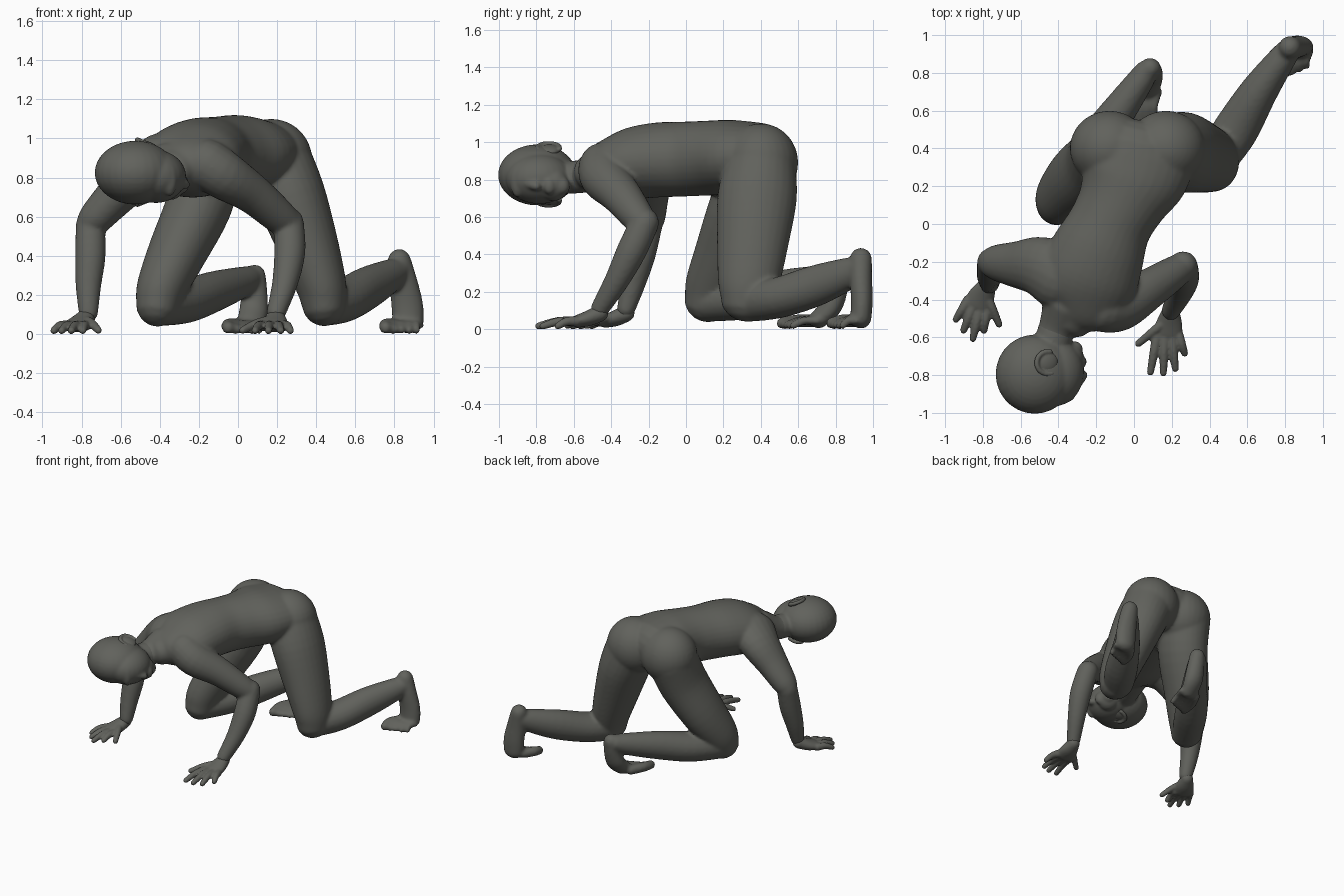
import bpy, bmesh, math
from mathutils import Vector, Matrix

skin = bpy.data.materials.new("dark grey")
skin.diffuse_color = (0.12, 0.122, 0.108, 1)
X, Y, Z = Vector((1, 0, 0)), Vector((0, 1, 0)), Vector((0, 0, 1))


def loft(bm, stations, hint, sides=20, steps=4):
    """Smooth tube with domed ends; station = x, y, z, half width[, half depth]."""
    st = [tuple(s) if len(s) == 5 else tuple(s) + (s[3],) for s in stations]
    pts = []
    for i in range(len(st) - 1):
        p0, p1, p2, p3 = st[max(i - 1, 0)], st[i], st[i + 1], st[min(i + 2, len(st) - 1)]
        for k in range(steps):
            u = k / steps
            pts.append([0.5 * (2 * b + (c - a) * u + (2 * a - 5 * b + 4 * c - d) * u * u
                               + (3 * b - a - 3 * c + d) * u ** 3)
                        for a, b, c, d in zip(p0, p1, p2, p3)])
    pts.append(list(st[-1]))
    n = len(pts)
    frames = []
    for i, p in enumerate(pts):
        t = (Vector(pts[min(i + 1, n - 1)][:3]) - Vector(pts[max(i - 1, 0)][:3])).normalized()
        frames.append((Vector(p[:3]), t, p[3], p[4]))

    def dome(f, sign):
        c, t, a, b = f
        r = min(a, b)
        return [(c + t * sign * r * math.sin(math.radians(g)), t,
                 a * math.cos(math.radians(g)), b * math.cos(math.radians(g)))
                for g in (25, 50, 70, 84)]
    frames = dome(frames[0], -1)[::-1] + frames + dome(frames[-1], 1)
    rings = []
    for c, t, a, b in frames:
        s = t.cross(hint).normalized()
        w = s.cross(t)
        rings.append([bm.verts.new(c + s * a * math.cos(q) + w * b * math.sin(q))
                      for q in (2 * math.pi * j / sides for j in range(sides))])
    faces = [bm.faces.new(rings[0][::-1]), bm.faces.new(rings[-1])]
    for r0, r1 in zip(rings, rings[1:]):
        for j in range(sides):
            k = (j + 1) % sides
            faces.append(bm.faces.new((r0[j], r0[k], r1[k], r1[j])))
    bmesh.ops.recalc_face_normals(bm, faces=faces)


def ball(bm, centre, radii, rot=(0, 0, 0)):
    m = Matrix.Translation(centre)
    for ang, ax in zip(rot, "XYZ"):
        m = m @ Matrix.Rotation(math.radians(ang), 4, ax)
    bmesh.ops.create_uvsphere(bm, u_segments=28, v_segments=18, radius=1,
                              matrix=m @ Matrix.Diagonal((*radii, 1)))


def finish(bm, name, voxel, smooth):
    me = bpy.data.meshes.new(name)
    bm.to_mesh(me)
    bm.free()
    me.materials.append(skin)
    for p in me.polygons:
        p.use_smooth = True
    ob = bpy.data.objects.new(name, me)
    bpy.context.collection.objects.link(ob)
    # fuse the overlapping volumes into one skin
    r = ob.modifiers.new("fuse", 'REMESH')
    r.mode = 'VOXEL'
    r.voxel_size = voxel
    r.use_smooth_shade = True
    s = ob.modifiers.new("soften", 'SMOOTH')
    s.factor = 0.5
    s.iterations = smooth


body = bmesh.new()
# torso, from pelvis to collar
loft(body, [(0.02, 0.37, 0.93, 0.31, 0.18), (-0.01, 0.25, 0.92, 0.29, 0.20),
            (-0.065, 0.12, 0.915, 0.235, 0.20), (-0.125, 0.0, 0.91, 0.22, 0.20),
            (-0.19, -0.15, 0.905, 0.25, 0.20), (-0.245, -0.29, 0.885, 0.265, 0.19),
            (-0.29, -0.41, 0.86, 0.23, 0.15), (-0.34, -0.48, 0.84, 0.14, 0.11)], Z, 32)
# buttocks
ball(body, (-0.13, 0.40, 0.89), (0.21, 0.20, 0.21))
ball(body, (0.17, 0.40, 0.89), (0.21, 0.20, 0.21))
# neck
neck = [(-0.35, -0.43, 0.86, 0.14, 0.12), (-0.41, -0.56, 0.815, 0.098, 0.088),
        (-0.45, -0.68, 0.81, 0.095, 0.088)]
loft(body, neck, Z)
# thighs
loft(body, [(0.19, 0.40, 0.88, 0.19, 0.19), (0.27, 0.38, 0.70, 0.18, 0.212),
            (0.36, 0.355, 0.45, 0.155, 0.19), (0.425, 0.335, 0.25, 0.13, 0.165),
            (0.44, 0.325, 0.155, 0.115, 0.14)], Y, 28)
loft(body, [(-0.155, 0.40, 0.87, 0.18, 0.19), (-0.20, 0.32, 0.66, 0.17, 0.195),
            (-0.31, 0.23, 0.42, 0.15, 0.18), (-0.39, 0.145, 0.24, 0.128, 0.15),
            (-0.41, 0.115, 0.15, 0.112, 0.125)], Y, 28)
# shins
loft(body, [(0.44, 0.35, 0.15, 0.11), (0.54, 0.50, 0.17, 0.12, 0.11),
            (0.66, 0.70, 0.235, 0.10, 0.11), (0.78, 0.87, 0.30, 0.075, 0.085),
            (0.82, 0.92, 0.33, 0.065)], Z)
loft(body, [(-0.40, 0.13, 0.14, 0.11, 0.10), (-0.27, 0.33, 0.165, 0.12, 0.11),
            (-0.13, 0.53, 0.215, 0.10, 0.105), (0.02, 0.74, 0.265, 0.075, 0.08),
            (0.06, 0.80, 0.285, 0.065)], Z)
# feet, heel to ball
loft(body, [(0.825, 0.935, 0.375, 0.06, 0.06), (0.845, 0.935, 0.27, 0.072, 0.06),
            (0.865, 0.94, 0.15, 0.082, 0.058), (0.87, 0.935, 0.06, 0.08, 0.057)], Y)
loft(body, [(0.085, 0.825, 0.30, 0.057, 0.055), (0.085, 0.805, 0.21, 0.066, 0.06),
            (0.08, 0.775, 0.12, 0.074, 0.058), (0.065, 0.71, 0.055, 0.072, 0.05)], Y)
# toes
for (bx, by), (tx, ty) in (((0.865, 0.91), (0.835, 0.765)), ((0.065, 0.70), (0.03, 0.50))):
    for i in range(5):
        o = (i - 2) * 0.032
        r = 0.036 if i == 0 else 0.030 - 0.002 * i
        e = ty + 0.014 * i
        loft(body, [(bx + o, by, 0.045, r), (tx + o * 1.2, (by + e) / 2, 0.045, r),
                    (tx + o * 1.25, e + 0.015, r - 0.004, r * 0.9)], Z, 12)
# arms, broad where they meet the shoulder blade
loft(body, [(-0.39, -0.28, 0.89, 0.14, 0.18), (-0.50, -0.225, 0.83, 0.125, 0.16),
            (-0.62, -0.215, 0.71, 0.105, 0.125), (-0.73, -0.205, 0.59, 0.088, 0.095),
            (-0.755, -0.205, 0.54, 0.072)], Y)
loft(body, [(-0.755, -0.20, 0.56, 0.075), (-0.755, -0.24, 0.40, 0.078),
            (-0.765, -0.28, 0.25, 0.066), (-0.765, -0.32, 0.11, 0.05)], Y)
loft(body, [(-0.16, -0.44, 0.87, 0.13, 0.135), (-0.07, -0.435, 0.81, 0.125, 0.13),
            (0.07, -0.35, 0.72, 0.103, 0.11), (0.20, -0.265, 0.61, 0.09),
            (0.26, -0.225, 0.56, 0.077)], Y)
loft(body, [(0.26, -0.22, 0.57, 0.077), (0.265, -0.29, 0.42, 0.08),
            (0.24, -0.37, 0.26, 0.066), (0.195, -0.46, 0.11, 0.05)], Y)
finish(body, "body", 0.012, 5)

# head: skull, face, jaw, nose, lips, brow
head = bmesh.new()
loft(head, neck[1:], Z)
ball(head, (-0.525, -0.795, 0.825), (0.208, 0.21, 0.163))
ball(head, (-0.42, -0.785, 0.805), (0.155, 0.18, 0.135))
ball(head, (-0.35, -0.71, 0.775), (0.085, 0.085, 0.09))
ball(head, (-0.315, -0.665, 0.765), (0.045, 0.045, 0.05))
loft(head, [(-0.31, -0.87, 0.785, 0.02, 0.024), (-0.272, -0.80, 0.765, 0.028, 0.026)], Z, 12)
ball(head, (-0.28, -0.73, 0.765), (0.03, 0.032, 0.045))
ball(head, (-0.35, -0.90, 0.79), (0.04, 0.04, 0.085))
finish(head, "head", 0.01, 4)

# ears: flat disc with raised rim
for name, z, s in (("upper_ear", 0.96, 1), ("lower_ear", 0.695, -1)):
    ear = bmesh.new()
    ball(ear, (-0.455, -0.73, z), (0.055, 0.055, 0.022), (0, 22 * s, 0))
    rim = [(-0.455 + 0.06 * math.cos(a), -0.735 + 0.06 * math.sin(a),
            z + s * (0.008 - 0.4 * 0.06 * math.cos(a)), 0.014)
           for a in (math.radians(q) for q in range(80, 300, 35))]
    loft(ear, rim, Z, 10)
    finish(ear, name, 0.006, 2)


def hand(name, wrist, palm, tips):
    """Flat palm with a thumb (first tip) and four fingers."""
    bm = bmesh.new()
    w, p = Vector(wrist), Vector(palm)
    loft(bm, [(*w, 0.047, 0.045), (*(w.lerp(p, 0.5) - Z * 0.005), 0.068, 0.042),
              (*p, 0.077, 0.034)], Z)
    d = (p - w).normalized()
    side = Vector((-d.y, d.x, 0)).normalized()
    for i, (x, y) in enumerate(tips):
        tip = Vector((x, y, 0.016))
        if i == 0:
            base = w.lerp(p, 0.3)
        else:
            base = p + side * (i - 2.5) * 0.037
        mid = base.lerp(tip, 0.5) + Z * 0.012
        loft(bm, [(*base, 0.028), (*mid, 0.024), (*tip.lerp(base, 0.05), 0.019)], Z, 12)
    finish(bm, name, 0.008, 2)


hand("left_hand", (0.195, -0.46, 0.085), (0.18, -0.58, 0.042),
     [(0.015, -0.64), (0.085, -0.795), (0.155, -0.80), (0.22, -0.775), (0.27, -0.69)])
# fingers run from the outside inwards on this side
hand("right_hand", (-0.775, -0.32, 0.085), (-0.83, -0.43, 0.042),
     [(-0.71, -0.54), (-0.945, -0.51), (-0.905, -0.57), (-0.855, -0.615), (-0.795, -0.57)])
